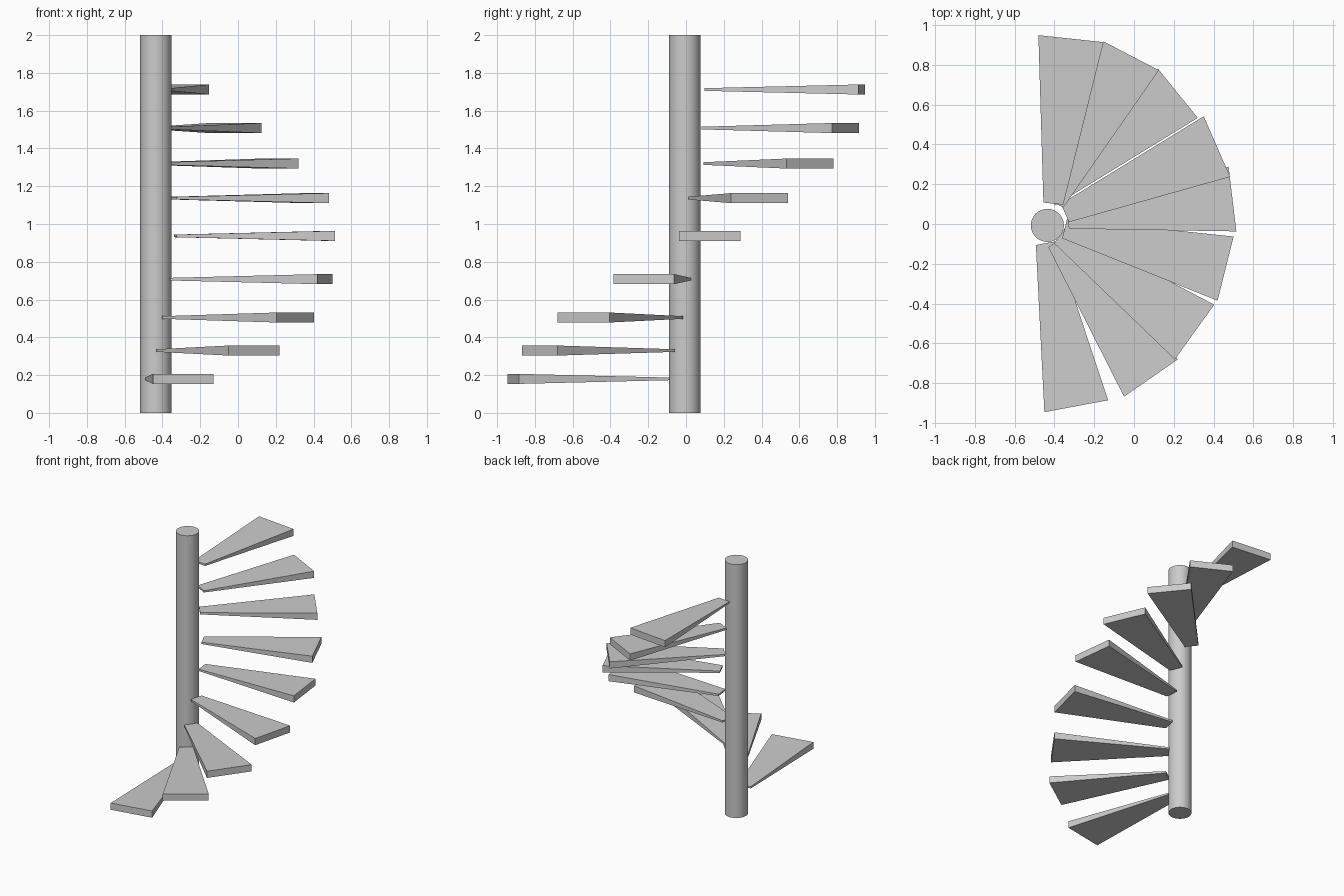
import bpy
from mathutils import Vector

if "Cube" in bpy.data.objects:
    bpy.data.objects.remove(bpy.data.objects["Cube"])

LENGTH, INNER_HALF = 0.833, 0.05      # tread length, half width at the pole
INNER_T, OUTER_T = 0.014, 0.053       # thickness at the pole and at the rim

# central pole
bpy.ops.mesh.primitive_cylinder_add(vertices=32, radius=0.083, depth=2,
                                    location=(-0.435, -0.007, 1))
pole = bpy.context.object
pole.name = "central_pole"
bpy.ops.object.shade_smooth_by_angle()


def tread(name, a, b, z):
    """Wedge tread from its two outer corners, tapering towards the pole."""
    a, b = Vector((*a, z)), Vector((*b, z))
    side = (b - a).normalized()
    inward = Vector((-side.y, side.x, 0))
    inner = (a + b) / 2 + inward * LENGTH
    plan = [(a, OUTER_T), (b, OUTER_T),
            (inner + side * INNER_HALF, INNER_T),
            (inner - side * INNER_HALF, INNER_T)]
    verts = [p + Vector((0, 0, s * t / 2)) for s in (-1, 1) for p, t in plan]
    faces = [(3, 2, 1, 0), (4, 5, 6, 7)]
    faces += [(i, (i + 1) % 4, (i + 1) % 4 + 4, i + 4) for i in range(4)]
    mesh = bpy.data.meshes.new(name)
    mesh.from_pydata(verts, [], faces)
    bpy.context.collection.objects.link(bpy.data.objects.new(name, mesh))


# hand-placed treads: two outer corners and mid height
treads = [
    ((-0.45, -0.945), (-0.13, -0.885), 0.18),
    ((-0.05, -0.867), (0.22, -0.68), 0.33),
    ((0.205, -0.68), (0.403, -0.405), 0.505),
    ((0.42, -0.385), (0.50, -0.063), 0.708),
    ((0.514, -0.037), (0.475, 0.288), 0.937),
    ((0.483, 0.237), (0.35, 0.541), 1.137),
    ((0.32, 0.533), (0.12, 0.78), 1.32),
    ((0.125, 0.772), (-0.153, 0.917), 1.508),
    ((-0.153, 0.913), (-0.48, 0.948), 1.712),
]
for i, (a, b, z) in enumerate(treads, 1):
    tread(f"tread_{i}", a, b, z)
